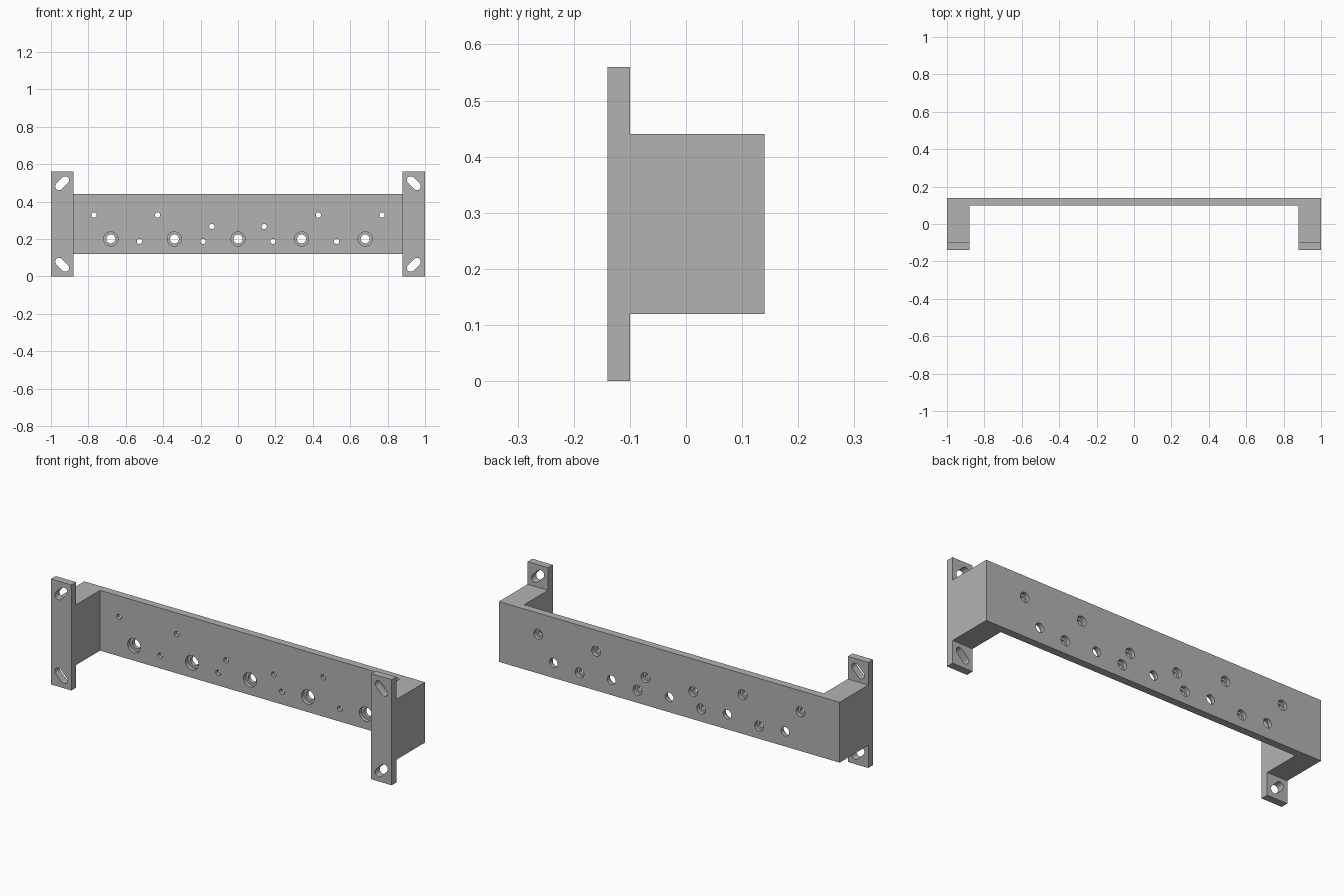
import bpy, bmesh, math
from mathutils import Vector

if "Cube" in bpy.data.objects:
    bpy.data.objects.remove(bpy.data.objects["Cube"])

grey = bpy.data.materials.new("plain grey")
grey.diffuse_color = (0.45, 0.45, 0.45, 1)
grey.use_nodes = True
grey.node_tree.nodes["Principled BSDF"].inputs["Base Color"].default_value = grey.diffuse_color


def finish(name, bm):
    bmesh.ops.recalc_face_normals(bm, faces=bm.faces)
    me = bpy.data.meshes.new(name)
    bm.to_mesh(me)
    bm.free()
    ob = bpy.data.objects.new(name, me)
    bpy.context.collection.objects.link(ob)
    me.materials.append(grey)
    return ob


def prism(bm, pts, axis, depth):
    """Extrude a closed 3D outline along an axis."""
    face = bm.faces.new([bm.verts.new(p) for p in pts])
    ext = bmesh.ops.extrude_face_region(bm, geom=[face])
    move = Vector(axis) * depth
    for v in ext["geom"]:
        if isinstance(v, bmesh.types.BMVert):
            v.co += move


def stepped_hole(bm, x, z, steps, n=32):
    """Stacked rings along y, given as (y, radius)."""
    rings = []
    for y, r in steps:
        rings.append([bm.verts.new((x + r * math.cos(2 * math.pi * i / n), y,
                                    z + r * math.sin(2 * math.pi * i / n)))
                      for i in range(n)])
    for a, b in zip(rings, rings[1:]):
        for i in range(n):
            j = (i + 1) % n
            bm.faces.new((a[i], a[j], b[j], b[i]))
    bm.faces.new(rings[0])
    bm.faces.new(rings[-1])


def slot(bm, x, z, angle, half=0.023, r=0.021, n=12):
    """Round-ended slot through the mounting flange."""
    pts = []
    for end in (0, 1):
        c = half if end == 0 else -half
        for i in range(n + 1):
            a = -math.pi / 2 + math.pi * i / n + math.pi * end
            u, v = c + r * math.cos(a), r * math.sin(a)
            pts.append((x + u * math.cos(angle) - v * math.sin(angle), -0.2,
                        z + u * math.sin(angle) + v * math.cos(angle)))
    prism(bm, pts, (0, 1, 0), 0.16)


# U-shaped channel with end arms
bm = bmesh.new()
outline = [(-1, -0.14), (-0.88, -0.14), (-0.88, 0.10), (0.88, 0.10),
           (0.88, -0.14), (1, -0.14), (1, 0.14), (-1, 0.14)]
prism(bm, [(x, y, 0.12) for x, y in outline], (0, 0, 1), 0.32)
bracket = finish("bracket", bm)

# Tall mounting flanges at the front of each arm
bm = bmesh.new()
for x in (-1, 0.88):
    prism(bm, [(x, -0.14, 0), (x + 0.12, -0.14, 0), (x + 0.12, -0.14, 0.56),
               (x, -0.14, 0.56)], (0, 1, 0), 0.04)
flanges = finish("flange_helper", bm)

# Hole and slot cutters
bm = bmesh.new()
for x in (-0.68, -0.34, 0, 0.34, 0.68):
    stepped_hole(bm, x, 0.2, [(0.05, 0.038), (0.12, 0.038), (0.12, 0.024), (0.2, 0.024)])
for s in (-1, 1):
    for x, z in ((0.77, 0.328), (0.43, 0.328), (0.14, 0.266), (0.527, 0.187), (0.187, 0.187)):
        stepped_hole(bm, s * x, z, [(0.05, 0.014), (0.12, 0.014), (0.12, 0.026), (0.2, 0.026)])
    slot(bm, s * 0.94, 0.498, -s * math.pi / 4)
    slot(bm, s * 0.94, 0.062, s * math.pi / 4)
cutters = finish("hole_cutters", bm)

for helper, op in ((flanges, 'UNION'), (cutters, 'DIFFERENCE')):
    mod = bracket.modifiers.new(helper.name, 'BOOLEAN')
    mod.object, mod.operation, mod.solver = helper, op, 'EXACT'

# Bake the cuts, then remove the helpers
bpy.context.view_layer.update()
baked = bpy.data.meshes.new_from_object(
    bracket.evaluated_get(bpy.context.evaluated_depsgraph_get()))
bracket.modifiers.clear()
bracket.data = baked
for helper in (flanges, cutters):
    bpy.data.objects.remove(helper)

bpy.context.view_layer.objects.active = bracket
bracket.select_set(True)
bpy.ops.object.shade_smooth_by_angle(angle=math.radians(30))
